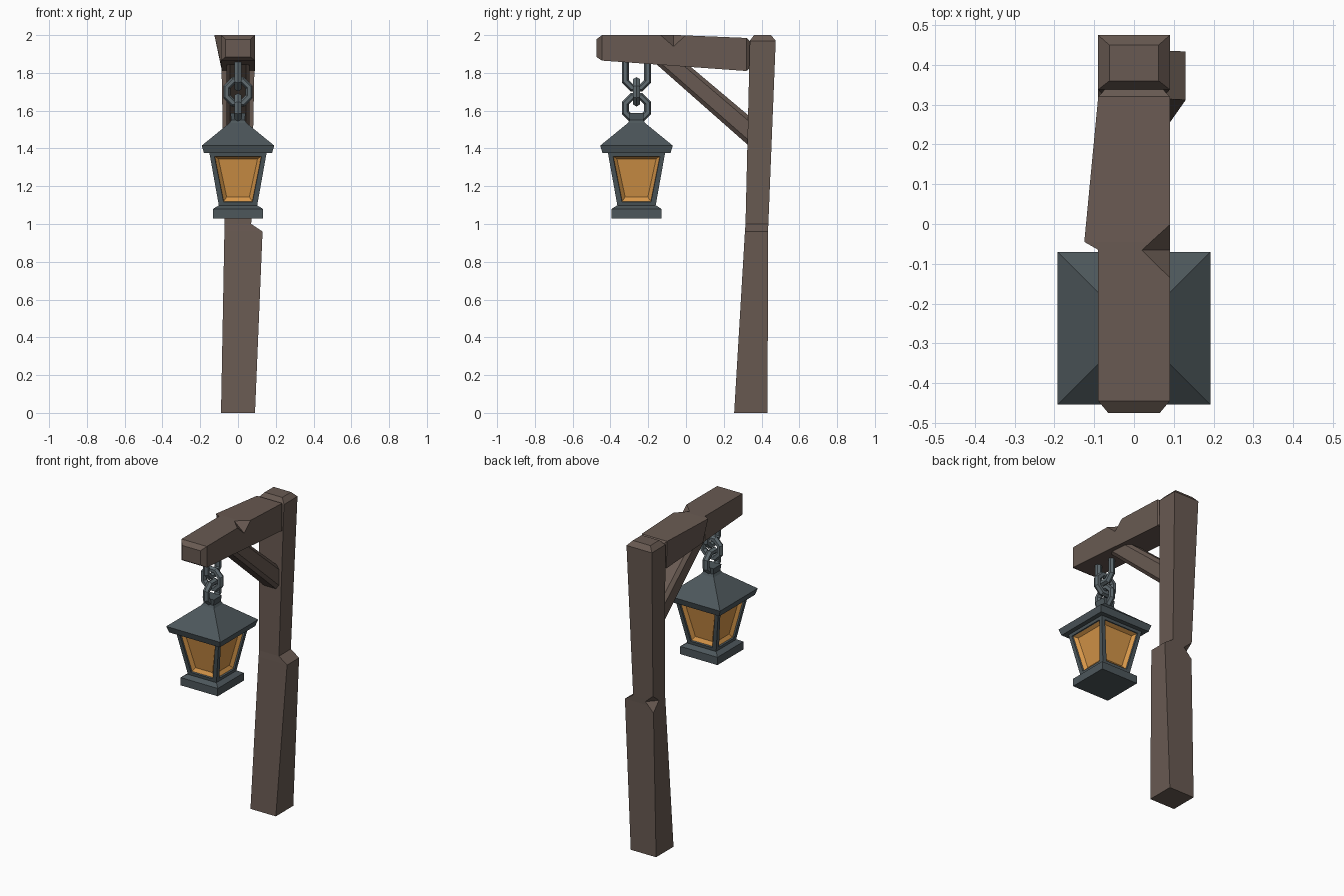
import bpy, bmesh, math
from mathutils import Vector, Matrix

if "Cube" in bpy.data.objects:
    bpy.data.objects.remove(bpy.data.objects["Cube"])


def material(name, rgb):
    m = bpy.data.materials.new(name)
    m.diffuse_color = (*rgb, 1)
    m.use_nodes = True
    m.node_tree.nodes["Principled BSDF"].inputs["Base Color"].default_value = m.diffuse_color
    return m


WOOD = material("weathered wood", (0.140, 0.102, 0.084))
IRON = material("dark iron", (0.074, 0.095, 0.105))
CHAIN = material("chain steel", (0.115, 0.145, 0.160))
GLASS = material("amber glass", (0.66, 0.30, 0.065))


def finish(name, bm, *mats):
    bmesh.ops.recalc_face_normals(bm, faces=bm.faces)
    me = bpy.data.meshes.new(name)
    bm.to_mesh(me)
    bm.free()
    ob = bpy.data.objects.new(name, me)
    bpy.context.collection.objects.link(ob)
    for m in mats:
        me.materials.append(m)
    return ob


def loft(rings):
    """Closed solid through rings of matching points."""
    bm = bmesh.new()
    vs = [[bm.verts.new(p) for p in r] for r in rings]
    n = len(rings[0])
    for a, b in zip(vs, vs[1:]):
        for i in range(n):
            j = (i + 1) % n
            bm.faces.new((a[i], a[j], b[j], b[i]))
    bm.faces.new(vs[0][::-1])
    bm.faces.new(vs[-1])
    bmesh.ops.recalc_face_normals(bm, faces=bm.faces)
    return bm


def chip(ob, points):
    """Cut a pointed chip out of an edge (last point lies outside)."""
    bm = bmesh.new()
    for p in points:
        bm.verts.new(p)
    bmesh.ops.convex_hull(bm, input=bm.verts)
    cutter = finish("chip_cutter", bm, WOOD)
    cutter.hide_render = True
    mod = ob.modifiers.new("chip", 'BOOLEAN')
    mod.operation, mod.solver, mod.object = 'DIFFERENCE', 'EXACT', cutter
    bpy.context.view_layer.objects.active = ob
    bpy.ops.object.modifier_apply(modifier=mod.name)
    bpy.data.objects.remove(cutter)


# Leaning post with a step on the right: z, x range, y range
post = finish("post", loft([
    [(x0, y0, z), (x1, y0, z), (x1, y1, z), (x0, y1, z)]
    for z, x0, x1, y0, y1 in [
        (0, -.09, .09, .255, .432),
        (.96, -.072, .13, .312, .434),
        (1.0, -.071, .07, .315, .436),
        (1.97, -.09, .09, .338, .475),
        (2.0, -.062, .062, .36, .45)]]), WOOD)
chip(post, [(-.072, .436, .92), (-.071, .437, 1.03), (-.071, .375, .98),
            (-.015, .436, .98), (-.13, .50, .98)])

# Beam with a flare on the upper left edge: y, top left, bottom left, right, z range
beam = finish("beam", loft([
    [(xb, y, z0), (x1, y, z0), (x1, y, z1), (xt, y, z1)]
    for y, xt, xb, x1, z0, z1 in [
        (-.475, -.065, -.065, .065, 1.885, 1.977),
        (-.445, -.09, -.09, .09, 1.865, 2.0),
        (-.065, -.09, -.088, .09, 1.838, 2.0),
        (-.045, -.125, -.088, .09, 1.836, 2.0),
        (.32, -.09, -.085, .09, 1.81, 1.985),
        (.342, -.07, -.07, .07, 1.83, 1.965)]]), WOOD)
chip(beam, [(.09, 0, 2.0), (.09, -.135, 2.0), (.02, -.066, 2.0),
            (.09, -.066, 1.94), (.15, -.066, 2.06)])


# Diagonal brace with chamfered long edges
def brace_ring(y0, z0, y1, z1, w=.062, c=.02):
    lo, hi = Vector((0, y0, z0)), Vector((0, y1, z1))
    prof = [(-w + c, 0), (-w, .18), (-w, .82), (-w + c, 1),
            (w - c, 1), (w, .82), (w, .18), (w - c, 0)]
    return [lo.lerp(hi, t) + Vector((x, 0, 0)) for x, t in prof]


finish("brace", loft([brace_ring(.36, 1.39, .36, 1.55),
                      brace_ring(-.19, 1.875, -.02, 1.87)]), WOOD)

# Chain links, alternating direction; the top one is stretched into the beam
LY = -.262
for name, z, turn, stretch in [("chain_link_top", 1.78, 90, .1),
                               ("chain_link_middle", 1.70, 0, 0),
                               ("chain_link_bottom", 1.615, 90, 0)]:
    bpy.ops.mesh.primitive_torus_add(major_segments=8, minor_segments=6,
                                     major_radius=.064, minor_radius=.02)
    ob = bpy.context.object
    ob.name = name
    me = ob.data
    me.transform(Matrix.Rotation(math.radians(90), 4, 'X')
                 @ Matrix.Rotation(math.radians(22.5), 4, 'Z'))
    for v in me.vertices:
        if v.co.z > 0:
            v.co.z += stretch
    me.transform(Matrix.Translation((0, LY, z))
                 @ Matrix.Rotation(math.radians(turn), 4, 'Z'))
    for p in me.polygons:
        p.use_smooth = False
    me.materials.append(CHAIN)


# Lantern parts: square rings of (z, half width)
def square_loft(levels):
    return loft([[(sx * h, LY + sy * h, z) for sx, sy in
                  ((-1, -1), (1, -1), (1, 1), (-1, 1))] for z, h in levels])


finish("lantern_roof", square_loft([
    (1.375, .14), (1.375, .18), (1.415, .192), (1.535, .045),
    (1.55, .036), (1.588, .04)]), IRON)
finish("lantern_base", square_loft([
    (1.03, .132), (1.08, .132), (1.097, .105)]), IRON)

# Lantern body: each side inset to a frame, then a recessed amber pane
bm = square_loft([(1.09, .10), (1.38, .152)])
sides = [f for f in bm.faces if abs(f.normal.z) < .7]
bmesh.ops.inset_individual(bm, faces=sides, thickness=.036)
bmesh.ops.inset_individual(bm, faces=sides, thickness=.002, depth=-.01)
before = set(bm.faces) - set(sides)
bmesh.ops.inset_individual(bm, faces=sides, thickness=.025, depth=-.018)
for f in bm.faces:
    if f not in before:
        f.material_index = 1
finish("lantern_body", bm, IRON, GLASS)
